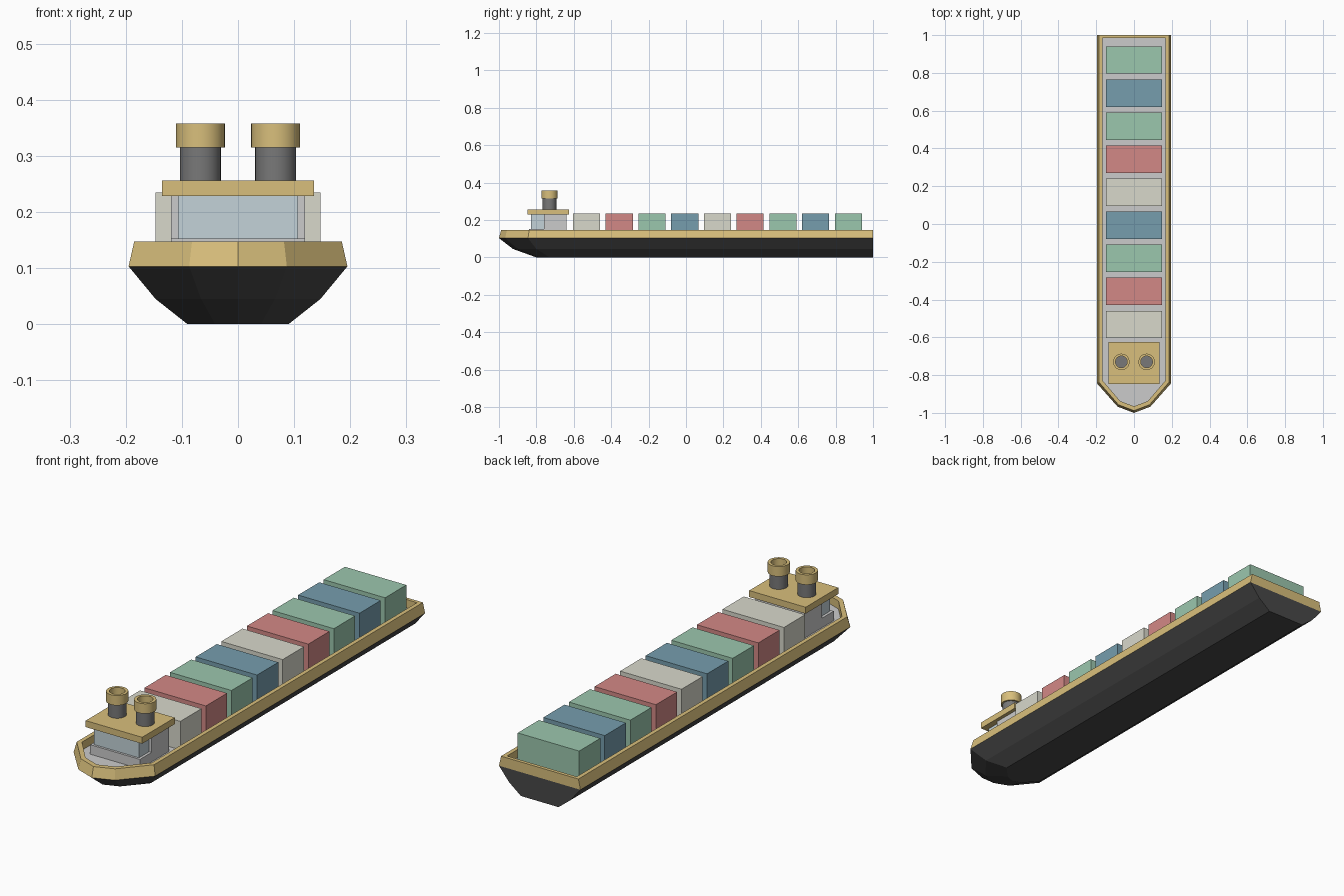
import bpy, bmesh, math

if "Cube" in bpy.data.objects:
    bpy.data.objects.remove(bpy.data.objects["Cube"])


def material(name, rgb):
    m = bpy.data.materials.new(name)
    m.diffuse_color = (*rgb, 1)
    m.use_nodes = True
    m.node_tree.nodes["Principled BSDF"].inputs["Base Color"].default_value = m.diffuse_color
    return m


GOLD = material("gold", (0.69, 0.52, 0.20))
DARK = material("dark_hull", (0.065, 0.065, 0.065))
PIPE = material("funnel_grey", (0.19, 0.19, 0.19))
GLASS = material("glass", (0.55, 0.65, 0.69))
GREEN = material("green", (0.33, 0.57, 0.42))
BLUE = material("blue", (0.18, 0.34, 0.42))
RED = material("red", (0.65, 0.25, 0.24))
WHITE = material("white", (0.69, 0.69, 0.60))


def loft(name, rings, mat=None, caps=(True, True), smooth=False, loop=False):
    """Skin a list of equal-length rings, optionally capping the ends."""
    bm = bmesh.new()
    vs = [[bm.verts.new(p) for p in r] for r in rings]
    pairs = list(zip(vs, vs[1:]))
    if loop:
        pairs.append((vs[-1], vs[0]))
        caps = (False, False)
    for a, b in pairs:
        n = len(a)
        for i in range(n):
            j = (i + 1) % n
            bm.faces.new((a[i], a[j], b[j], b[i]))
    if caps[0]:
        bm.faces.new(vs[0][::-1])
    if caps[1]:
        bm.faces.new(vs[-1])
    bmesh.ops.recalc_face_normals(bm, faces=bm.faces)
    me = bpy.data.meshes.new(name)
    bm.to_mesh(me)
    bm.free()
    ob = bpy.data.objects.new(name, me)
    bpy.context.collection.objects.link(ob)
    if mat:
        me.materials.append(mat)
    if smooth:
        bpy.ops.object.select_all(action='DESELECT')
        ob.select_set(True)
        bpy.context.view_layer.objects.active = ob
        bpy.ops.object.shade_smooth_by_angle(angle=math.radians(35))
    return ob


def box(name, x, y, z, mat=None):
    """Box spanning -x..x and the given y and z ranges."""
    rings = [[(-x, y[0], h), (x, y[0], h), (x, y[1], h), (-x, y[1], h)] for h in z]
    return loft(name, rings, mat)


def outline(z, half, shoulder, cheek, tip, stern):
    """Ship plan at height z: straight sides, faceted bow, flat stern."""
    side = [(half, stern), (half, shoulder), cheek]
    pts = side + [(0, tip)] + [(-x, y) for x, y in reversed(side)]
    return [(x, y, z) for x, y in pts]


def circle(x, y, z, r, n=32):
    return [(x + r * math.cos(2 * math.pi * i / n),
             y + r * math.sin(2 * math.pi * i / n), z) for i in range(n)]


# Hull
sheer = (0.195, -0.845, (0.087, -0.967), -1.0, 1.0)
loft("hull", [
    outline(0, 0.09, -0.73, (0.041, -0.785), -0.80, 1.0),
    outline(0.045, 0.147, -0.80, (0.066, -0.90), -0.925, 1.0),
    outline(0.103, *sheer)], DARK)

# Bulwark around the deck
loft("bulwark", [
    outline(0.103, *sheer),
    outline(0.147, 0.185, -0.838, (0.082, -0.957), -0.988, 1.0),
    outline(0.147, 0.167, -0.828, (0.073, -0.938), -0.965, 0.985),
    outline(0.103, 0.167, -0.828, (0.073, -0.938), -0.965, 0.985)], GOLD, loop=True)

# Deck
deck = (0.168, -0.828, (0.0735, -0.939), -0.966, 0.986)
loft("deck", [outline(0.104, *deck), outline(0.112, *deck)])

# Containers
colours = [GREEN, BLUE, GREEN, RED, WHITE, BLUE, GREEN, RED, WHITE]
for i, mat in enumerate(colours):
    c = 0.868 - 0.175 * i
    box(f"container_{i + 1}", 0.147, (c - 0.0725, c + 0.0725), (0.112, 0.235), mat)

# Bridge house
box("bridge_base", 0.119, (-0.84, -0.64), (0.112, 0.153))
box("bridge_back", 0.119, (-0.76, -0.64), (0.153, 0.228))
box("bridge_window", 0.107, (-0.83, -0.76), (0.153, 0.228), GLASS)
box("bridge_roof", 0.135, (-0.848, -0.625), (0.228, 0.256), GOLD)

# Funnels
for side, x in (("left", -0.067), ("right", 0.067)):
    y = -0.73
    loft(f"funnel_pipe_{side}", [
        circle(x, y, z, r) for z, r in
        ((0.256, 0.0365), (0.335, 0.0365), (0.335, 0.0315), (0.275, 0.0315))],
        PIPE, smooth=True)
    loft(f"funnel_cap_{side}", [
        circle(x, y, z, r) for z, r in
        ((0.315, 0.0435), (0.358, 0.0435), (0.358, 0.031), (0.315, 0.031))],
        GOLD, smooth=True, loop=True)
